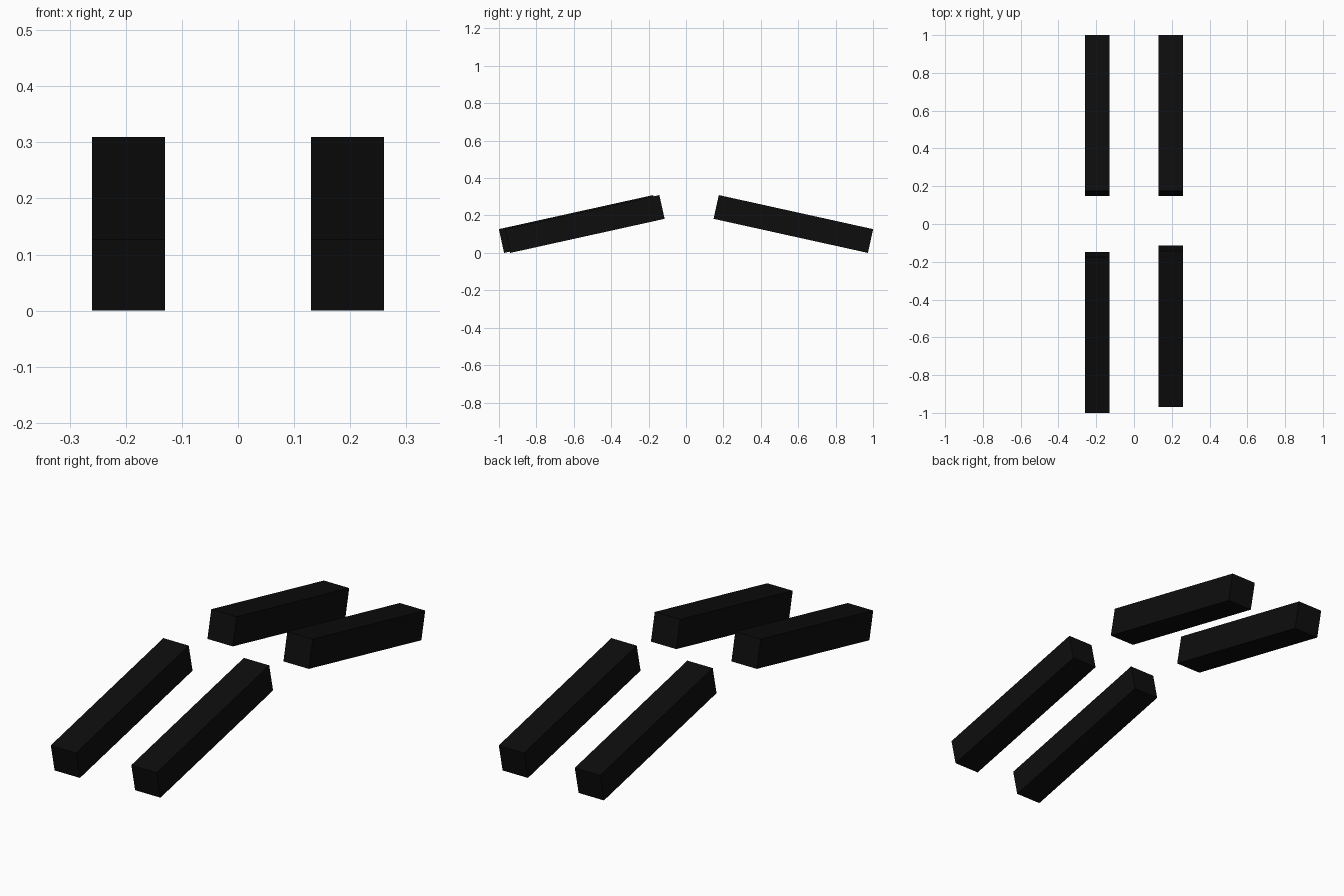
import bpy, math

if "Cube" in bpy.data.objects:
    bpy.data.objects.remove(bpy.data.objects["Cube"])

# Single near-black colour
black = bpy.data.materials.new("matte black")
black.diffuse_color = (0.004, 0.004, 0.004, 1)
black.use_nodes = True
black.node_tree.nodes["Principled BSDF"].inputs["Base Color"].default_value = black.diffuse_color

LENGTH, THICK, WIDTH = 0.845, 0.13, 0.13
TILT = math.radians(12.45)
CENTRE_Z = (LENGTH * math.sin(TILT) + THICK * math.cos(TILT)) / 2


def beam(name, x, y):
    """Square beam, sloping down away from the centre."""
    bpy.ops.mesh.primitive_cube_add(size=1, location=(x, y, CENTRE_Z))
    ob = bpy.context.object
    ob.name = name
    ob.scale = (WIDTH, LENGTH, THICK)
    ob.rotation_euler.x = -TILT if y > 0 else TILT
    ob.data.materials.append(black)


# Rear pair is level; the front right beam sits slightly further back
beam("rear_left_beam", -0.195, 0.574)
beam("rear_right_beam", 0.195, 0.574)
beam("front_left_beam", -0.195, -0.574)
beam("front_right_beam", 0.195, -0.541)
